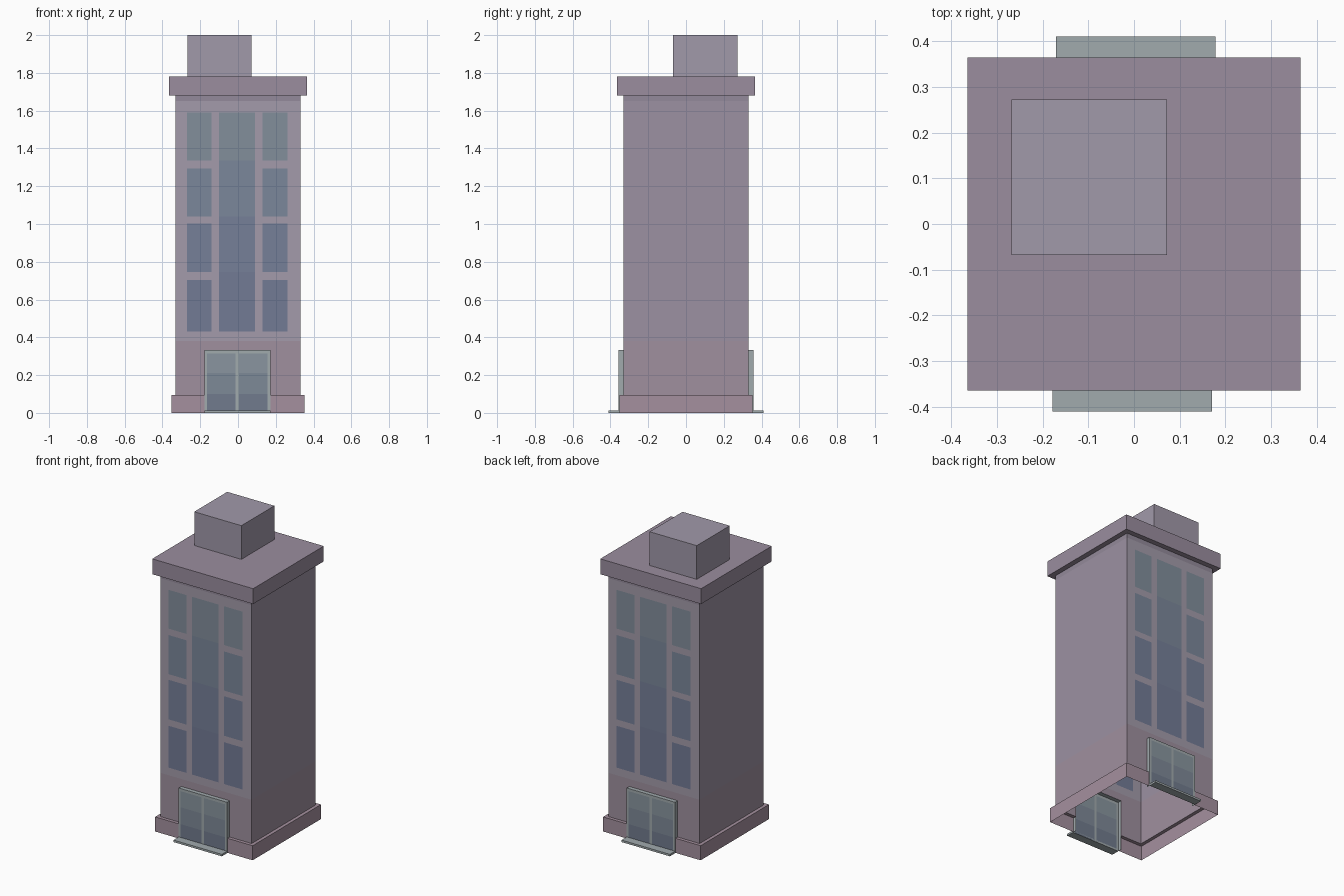
import bpy
import bmesh
from math import pi
from mathutils import Matrix

if "Cube" in bpy.data.objects:
    bpy.data.objects.remove(bpy.data.objects["Cube"])

# Palette (display 0-255 values converted to linear)
PALETTE = {
    "wall": (162, 154, 169), "wall_side": (155, 144, 161), "wall_low": (158, 143, 157),
    "wall_top": (146, 137, 153), "plinth": (163, 143, 157), "roof": (153, 140, 157),
    "roof_box": (160, 152, 168), "frame": (160, 169, 172),
    "door_low": (112, 122, 140), "door_mid": (125, 136, 150), "door_high": (136, 148, 158),
    "glass_0": (114, 122, 148), "glass_1": (117, 127, 151),
    "glass_2": (122, 134, 153), "glass_3": (129, 141, 154),
}
MATS = {}
for key, rgb in PALETTE.items():
    m = bpy.data.materials.new(key)
    m.diffuse_color = [(c / 255) ** 2.2 for c in rgb] + [1]
    m.use_nodes = True
    m.node_tree.nodes["Principled BSDF"].inputs["Base Color"].default_value = m.diffuse_color
    MATS[key] = m


def make(name, faces, turn=False):
    """Object from (corners, colour) quads; turn adds a copy rotated 180 degrees about z."""
    bm = bmesh.new()
    me = bpy.data.meshes.new(name)
    used = []
    spins = [Matrix(), Matrix.Rotation(pi, 4, 'Z')] if turn else [Matrix()]
    for spin in spins:
        for corners, colour in faces:
            if colour not in used:
                used.append(colour)
                me.materials.append(MATS[colour])
            f = bm.faces.new([bm.verts.new(c) for c in corners])
            f.material_index = used.index(colour)
            bmesh.ops.transform(bm, matrix=spin, verts=f.verts[:])
    bmesh.ops.remove_doubles(bm, verts=bm.verts[:], dist=1e-4)
    bm.to_mesh(me)
    bm.free()
    ob = bpy.data.objects.new(name, me)
    bpy.context.collection.objects.link(ob)
    return ob


def panel(xs, zs, y, colour):
    """Grid of quads facing -y; colour(x, z) of each cell centre, None leaves a hole."""
    out = []
    for a, b in zip(xs, xs[1:]):
        for c, d in zip(zs, zs[1:]):
            col = colour((a + b) / 2, (c + d) / 2)
            if col:
                out.append(([(a, y, c), (b, y, c), (b, y, d), (a, y, d)], col))
    return out


def sweep(plan, profile, colour):
    """Profile of (half width, z) swept along a plan; plan(r) gives the points."""
    out = []
    for (r0, z0), (r1, z1) in zip(profile, profile[1:]):
        lo, hi = plan(r0), plan(r1)
        for i in range(len(lo) - 1):
            out.append(([(*lo[i], z0), (*lo[i + 1], z0), (*hi[i + 1], z1), (*hi[i], z1)], colour))
    return out


def square(r):
    return [(-r, -r), (r, -r), (r, r), (-r, r), (-r, -r)]


def box(x0, x1, y0, y1, z0, z1, colour, bottom=True):
    p = [(x0, y0), (x1, y0), (x1, y1), (x0, y1), (x0, y0)]
    out = sweep(lambda r: p, [(0, z0), (0, z1)], colour)
    out.append(([(*q, z1) for q in p[:4]], colour))
    if bottom:
        out.append(([(*q, z0) for q in reversed(p[:4])], colour))
    return out


W, BASE, PLINTH_Z, EAVE, TOP = 0.33, 0.352, 0.095, 1.68, 1.78
DX0, DX1, DZ, DY = -0.178, 0.171, 0.332, -0.357

# Walls: windowed face with door opening, plus plain side, both repeated by rotation
COLUMNS = [(-0.27, -0.14), (-0.10, 0.09), (0.13, 0.262)]
ROWS = [(0.43, 0.703), (0.745, 1.003), (1.04, 1.295), (1.337, 1.59)]


def wall_colour(x, z):
    if DX0 < x < DX1 and z < DZ:
        return None
    for i, (a, b) in enumerate(COLUMNS):
        if a < x < b:
            for j, (c, d) in enumerate(ROWS):
                if c < z < d or (i == 1 and c < z < ROWS[-1][1] and z < d + 0.045):
                    return "glass_%d" % j
    return "wall_low" if z < 0.38 else "wall_top" if z > 1.65 else "wall"


def side_colour(x, z):
    return "wall_low" if z < 0.38 else "wall_top" if z > 1.65 else "wall_side"


xs = sorted([-W, W, DX0, DX1] + [v for c in COLUMNS for v in c])
zs = sorted([PLINTH_Z, DZ, 0.38, 1.65, EAVE] + [v for r in ROWS for v in r])
walls = panel(xs, zs, -W, wall_colour)
walls += [([(-y, x, z) for x, y, z in c], col)
          for c, col in panel([-W, W], [PLINTH_Z, 0.38, 1.65, EAVE], -W, side_colour)]
make("walls", walls, turn=True)

# Plinth around the foot, interrupted at both doors
make("plinth", sweep(lambda r: [(DX1, -r), (r, -r), (r, r), (-DX0, r)],
                     [(BASE, 0), (BASE, PLINTH_Z), (W, PLINTH_Z)], "plinth"), turn=True)

# Overhanging roof slab
R = 0.364
roof = sweep(square, [(W, EAVE), (R, EAVE), (R, TOP)], "roof")
roof.append(([(*p, TOP) for p in square(R)[:4]], "roof"))
make("roof_slab", roof)

# Rooftop service box
make("roof_box", box(-0.268, 0.072, -0.068, 0.272, TOP, 2.0, "roof_box", bottom=False))


# Double doors front and back: flat frame and glass with shallow returns
def door_colour(x, z):
    if z > 0.315 or x < -0.165 or x > 0.157 or abs(x + 0.004) < 0.008:
        return "frame"
    return "door_low" if z < 0.1 else "door_mid" if z < 0.21 else "door_high"


doors = panel([DX0, -0.165, -0.012, 0.004, 0.157, DX1], [0, 0.1, 0.21, 0.315, DZ], DY, door_colour)
doors += [
    ([(DX0, -W, 0), (DX0, DY, 0), (DX0, DY, DZ), (DX0, -W, DZ)], "frame"),
    ([(DX1, DY, 0), (DX1, -W, 0), (DX1, -W, DZ), (DX1, DY, DZ)], "frame"),
    ([(DX0, DY, DZ), (DX1, DY, DZ), (DX1, -W, DZ), (DX0, -W, DZ)], "frame"),
]
make("doors", doors, turn=True)

# Door steps
make("door_steps", box(DX0, DX1, -0.411, DY, 0, 0.013, "frame"), turn=True)
